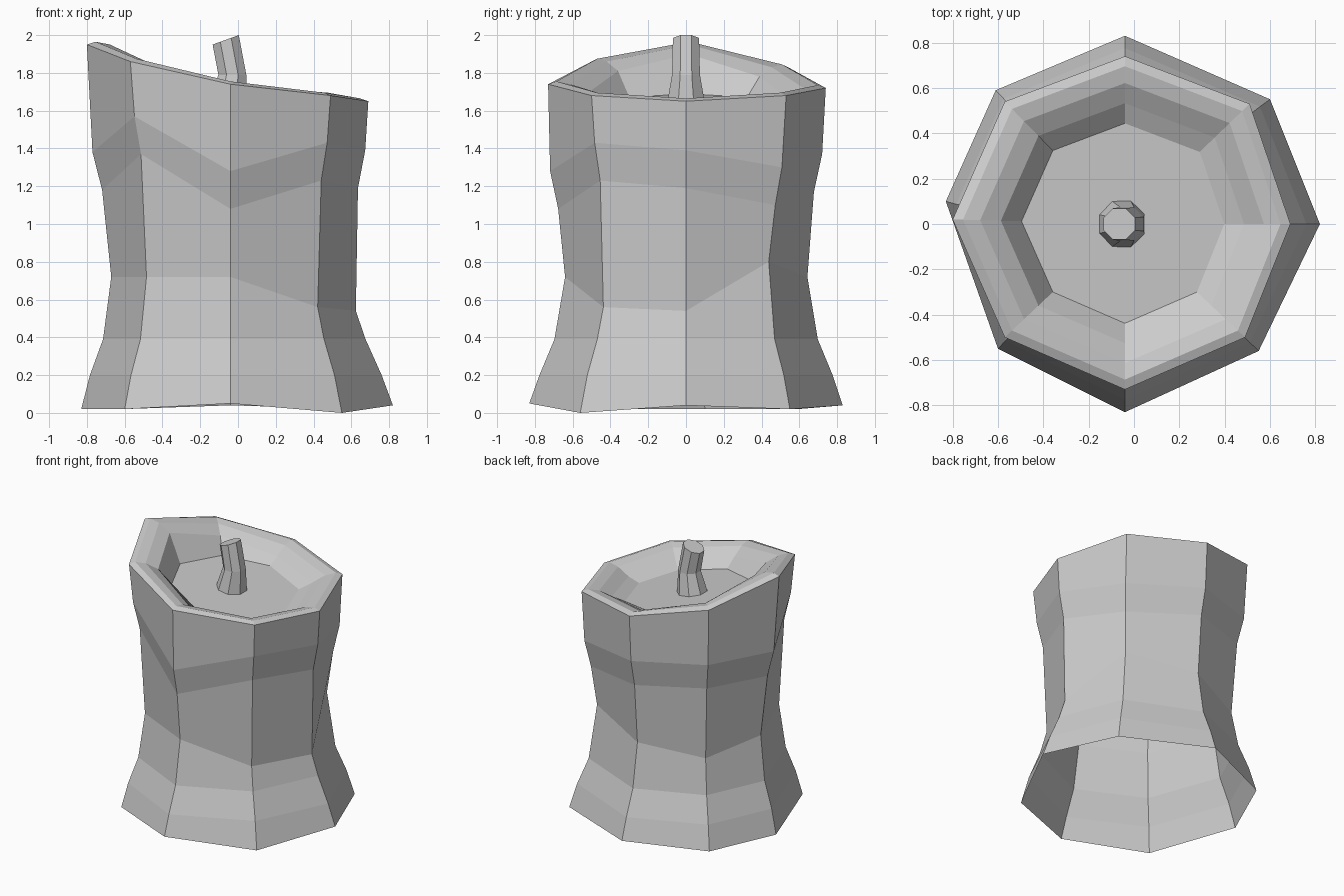
import bpy
import math
from mathutils import Vector

default_cube = bpy.data.objects.get("Cube")
if default_cube:
    bpy.data.objects.remove(default_cube, do_unlink=True)

# Single plain grey material
grey = bpy.data.materials.new("plain grey")
grey.use_nodes = True
colour = (0.6, 0.6, 0.6, 1.0)
grey.diffuse_color = colour
grey.node_tree.nodes["Principled BSDF"].inputs["Base Color"].default_value = colour


def loft(name, rings, cap_start=None, cap_end=None):
    """Skin a list of equal-sized rings; caps are optional centre points."""
    sides = len(rings[0])
    verts = [tuple(point) for ring in rings for point in ring]
    faces = []
    for r in range(len(rings) - 1):
        low, high = r * sides, (r + 1) * sides
        for i in range(sides):
            j = (i + 1) % sides
            faces.append((low + i, low + j, high + j, high + i))
    if cap_start is not None:
        verts.append(tuple(cap_start))
        centre = len(verts) - 1
        for i in range(sides):
            faces.append((centre, (i + 1) % sides, i))
    if cap_end is not None:
        verts.append(tuple(cap_end))
        centre = len(verts) - 1
        last = (len(rings) - 1) * sides
        for i in range(sides):
            faces.append((last + i, last + (i + 1) % sides, centre))
    mesh = bpy.data.meshes.new(name)
    mesh.from_pydata(verts, [], faces)
    mesh.materials.append(grey)
    mesh.update()
    obj = bpy.data.objects.new(name, mesh)
    bpy.context.collection.objects.link(obj)
    return obj


# Eight uneven corner columns: foot point, rim point, waist height, shoulder height
AXIS_X = -0.04
columns = [
    ((0.82, 0, 0.04), (0.69, 0, 1.65), 0.54, 1.19),
    ((0.6, 0.55, 0.02), (0.51, 0.53, 1.68), 0.8, 1.1),
    ((-0.04, 0.83, 0.04), (-0.04, 0.74, 1.72), 0.72, 1.17),
    ((-0.61, 0.59, 0.02), (-0.57, 0.54, 1.83), 0.65, 1.2),
    ((-0.83, 0.1, 0.02), (-0.8, 0.02, 1.95), 0.72, 1.18),
    ((-0.6, -0.55, 0.02), (-0.57, -0.5, 1.86), 0.72, 1.37),
    ((-0.04, -0.83, 0.05), (-0.04, -0.73, 1.74), 0.72, 1.08),
    ((0.55, -0.56, 0), (0.49, -0.5, 1.68), 0.56, 1.23),
]


def scaled(point, factor, z):
    """Pull a point towards the vertical axis and set its height."""
    return Vector((AXIS_X + (point.x - AXIS_X) * factor, point.y * factor, z))


def floor_height(x):
    return 1.63 - 0.13 * (x - AXIS_X)


def column_points(foot, rim, waist, shoulder):
    foot, rim = Vector(foot), Vector(rim)
    points = [foot]
    # Flared foot, pinched waist, swelling shoulder
    for z, factor in ((0.2, 0.945), (0.39, 0.86), (waist, 0.81),
                      (shoulder, 0.88), (shoulder + 0.2, 0.95)):
        t = (z - foot.z) / (rim.z - foot.z)
        points.append(scaled(foot.lerp(rim, t), factor, z))
    points.append(rim)
    # Rounded lip falling into the hollow
    for factor, rise in ((0.94, 0.015), (0.84, 0.0), (0.72, -0.05)):
        points.append(scaled(rim, factor, rim.z + rise))
    hollow = scaled(rim, 0.6, 0)
    hollow.z = floor_height(hollow.x)
    points.append(hollow)
    return points


# Body: outer wall, lip and hollow top in one shell, open underneath
rings = list(zip(*(column_points(*column) for column in columns)))
loft("candle_body", rings, cap_end=(AXIS_X, 0, floor_height(AXIS_X)))


# Wick: bent octagonal stalk with a slanted tip
def wick_ring(x, z, radius, slant=0.0):
    ring = []
    for i in range(8):
        angle = math.tau * (i + 0.5) / 8
        dx, dy = radius * math.cos(angle), radius * math.sin(angle)
        ring.append((x + dx, dy, z + slant * dx))
    return ring


wick_rings = [
    wick_ring(-0.06, 1.6, 0.115),
    wick_ring(-0.03, 1.79, 0.08),
    wick_ring(-0.065, 1.975, 0.075, slant=0.36),
]
loft("wick", wick_rings, cap_end=(-0.065, 0, 1.975))
